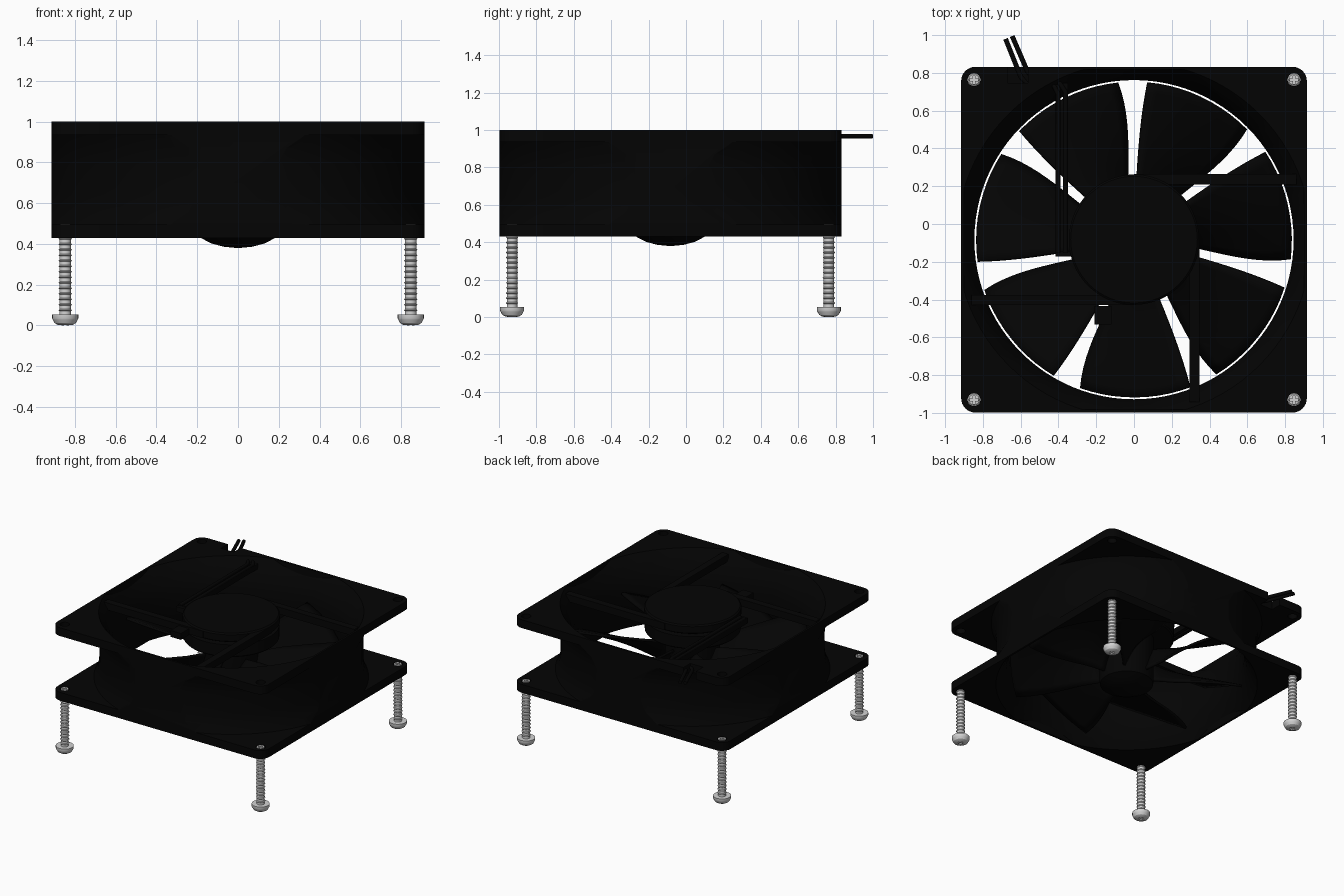
import bpy, bmesh
from math import cos, sin, pi, radians
from mathutils import Matrix

if "Cube" in bpy.data.objects:
    bpy.data.objects.remove(bpy.data.objects["Cube"])

CY = -0.083      # fan axis in y
HALF = 0.915     # half width of the frame
LOW, HIGH, FLANGE = 0.43, 1.0, 0.065


def material(name, color):
    m = bpy.data.materials.new(name)
    m.use_nodes = True
    m.diffuse_color = (*color, 1)
    m.node_tree.nodes["Principled BSDF"].inputs["Base Color"].default_value = (*color, 1)
    return m


black = material("black_plastic", (0.0012, 0.0012, 0.0012))
steel = material("grey_steel", (0.65, 0.65, 0.65))


def smooth(ob, angle=30):
    bpy.ops.object.select_all(action="DESELECT")
    ob.select_set(True)
    bpy.context.view_layer.objects.active = ob
    bpy.ops.object.shade_smooth_by_angle(angle=radians(angle))


def make(name, bm, mat, angle=30):
    bmesh.ops.remove_doubles(bm, verts=bm.verts, dist=1e-5)
    bmesh.ops.recalc_face_normals(bm, faces=bm.faces)
    me = bpy.data.meshes.new(name)
    bm.to_mesh(me)
    bm.free()
    me.materials.append(mat)
    ob = bpy.data.objects.new(name, me)
    bpy.context.collection.objects.link(ob)
    smooth(ob, angle)
    return ob


def lathe(name, profile, mat, sides=64, at=(0, CY)):
    bm = bmesh.new()
    rings = [[bm.verts.new((at[0] + r * cos(2 * pi * i / sides), at[1] + r * sin(2 * pi * i / sides), z))
              for i in range(sides)] for r, z in profile]
    for a, b in zip(rings, rings[1:]):
        for i in range(sides):
            j = (i + 1) % sides
            bm.faces.new((a[i], a[j], b[j], b[i]))
    return make(name, bm, mat)


def rod(name, radius, z0, z1, mat, at, sides=24):
    return lathe(name, [(0, z0), (radius, z0), (radius, z1), (0, z1)], mat, sides, at)


def box(name, x, y, z, mat, turn=0):
    bm = bmesh.new()
    bmesh.ops.create_cube(bm, size=1)
    size = Matrix.Diagonal((x[1] - x[0], y[1] - y[0], z[1] - z[0], 1))
    mid = Matrix.Translation((sum(x) / 2, sum(y) / 2, sum(z) / 2))
    place = Matrix.Translation((0, CY, 0)) @ Matrix.Rotation(turn, 4, "Z")
    bm.transform(place @ mid @ size)
    return make(name, bm, mat)


def rounded_plate(name, z0, z1, mat, radius=0.075, steps=8):
    bm = bmesh.new()
    pts = []
    for k in range(4):
        mid = pi / 4 + k * pi / 2
        c = (HALF - radius) * 2 ** 0.5
        for s in range(steps + 1):
            a = k * pi / 2 + s / steps * pi / 2
            pts.append((c * cos(mid) + radius * cos(a), CY + c * sin(mid) + radius * sin(a)))
    face = bm.faces.new([bm.verts.new((x, y, z0)) for x, y in pts])
    out = bmesh.ops.extrude_face_region(bm, geom=[face])
    bmesh.ops.translate(bm, vec=(0, 0, z1 - z0),
                        verts=[g for g in out["geom"] if isinstance(g, bmesh.types.BMVert)])
    return make(name, bm, mat)


def cut(ob, cutters, operation="DIFFERENCE"):
    for c in cutters:
        mod = ob.modifiers.new("cut", "BOOLEAN")
        mod.operation, mod.solver, mod.object = operation, "EXACT", c
        bpy.context.view_layer.objects.active = ob
        bpy.ops.object.modifier_apply(modifier=mod.name)
    smooth(ob)


# Cutters: flared bore kept inside the square, screw holes, cable notch
corners = [(sx * 0.847, CY + sy * 0.847) for sx in (-1, 1) for sy in (-1, 1)]
flare = [(0.94, 0.4), (0.94, LOW), (0.9, 0.49), (0.865, 0.56), (0.845, 0.64)]
bore_profile = flare + [(r, LOW + HIGH - z) for r, z in reversed(flare)]
bore = lathe("bore_cutter", [(0, 0.4), *bore_profile, (0, 1.03)], black, 96)
inner = box("inner_cutter", (-0.9, 0.9), (-0.9, 0.9), (0, 2), black)
cut(bore, [inner], "INTERSECT")
holes = [rod("hole_cutter", 0.034, 0.3, 1.1, black, p) for p in corners]
notch = box("notch_cutter", (-0.67, -0.56), (0.83, 1.1), (0.9, 1.1), black)

# Frame: two square flanges and the waisted wall trimmed flush with the sides
top = rounded_plate("top_flange", HIGH - FLANGE, HIGH, black)
cut(top, [bore, *holes, notch])
bottom = rounded_plate("bottom_flange", LOW, LOW + FLANGE, black)
cut(bottom, [bore, *holes])
z0, z1 = LOW + FLANGE, HIGH - FLANGE
wall = lathe("frame_wall", [(0, z0), (0.973, z0), (0.945, 0.56), (0.935, 0.64), (0.935, 0.79),
                            (0.945, 0.87), (0.973, z1), (0, z1)], black, 96)
trim = box("trim_cutter", (-HALF, HALF), (-HALF, HALF), (0, 2), black)
cut(wall, [trim], "INTERSECT")
cut(wall, [bore])
for c in [bore, inner, notch, trim, *holes]:
    bpy.data.objects.remove(c)

# Motor plate, struts, split cable strut and rotor
lathe("motor_plate", [(0, 0.92), (0.335, 0.92), (0.345, 0.93), (0.345, 0.98), (0.335, 0.99), (0, 0.99)], black)
for k in (0, 2, 3):
    box("strut", (0, 0.86), (0.293, 0.347), (0.925, 0.98), black, k * pi / 2)
for x in (-0.402, -0.363):
    box("cable_rail", (x - 0.013, x + 0.013), (-0.08, 0.83), (0.925, 0.965), black)
box("rail_foot", (-0.415, -0.28), (-0.09, -0.06), (0.925, 0.965), black)
box("cable_clip", (-0.21, -0.12), (-0.45, -0.35), (0.92, 0.97), black)
lathe("rotor_hub", [(0, 0.379), (0.07, 0.386), (0.13, 0.402), (0.19, 0.433), (0.195, 0.46), (0.195, 0.8),
                    (0.33, 0.8), (0.34, 0.81), (0.34, 0.9), (0.1, 0.9), (0.1, 0.93), (0, 0.93)], black)


# Blades: swept and pitched sheets, thickened
def blade(name, turn, nr=12, nt=10):
    bm = bmesh.new()
    grid = []
    for i in range(nr + 1):
        u = i / nr
        r = 0.18 + u * (0.835 - 0.18)
        v = max(0, (r - 0.34) / 0.495)
        root = max(0, (0.34 - r) / 0.16)
        trail = 44.6 - 9 * v * (1 - v)
        lead = 87 - 2 * v * v - 6 * root
        row = []
        for j in range(nt + 1):
            t = j / nt
            a = radians(trail + t * (lead - trail)) + turn
            z = 0.48 + t * (0.22 + 0.07 * u) + 0.025 * sin(pi * t)
            row.append(bm.verts.new((r * cos(a), CY + r * sin(a), z)))
        grid.append(row)
    for a, b in zip(grid, grid[1:]):
        for j in range(nt):
            bm.faces.new((a[j], b[j], b[j + 1], a[j + 1]))
    ob = make(name, bm, black, 40)
    mod = ob.modifiers.new("thickness", "SOLIDIFY")
    mod.thickness, mod.offset = 0.018, 0


for k in range(7):
    blade("blade", k * 2 * pi / 7)


# Cable: two wires along the rails and out through the notch
def wire(name, points, radius=0.013):
    cu = bpy.data.curves.new(name, "CURVE")
    cu.dimensions = "3D"
    cu.bevel_depth, cu.bevel_resolution, cu.use_fill_caps = radius, 3, True
    sp = cu.splines.new("BEZIER")
    sp.bezier_points.add(len(points) - 1)
    for bp, (x, y) in zip(sp.bezier_points, points):
        bp.co = (x, y, 0.967)
        bp.handle_left_type = bp.handle_right_type = "VECTOR"
    cu.materials.append(black)
    ob = bpy.data.objects.new(name, cu)
    bpy.context.collection.objects.link(ob)


wire("wire_outer", [(-0.402, -0.15), (-0.402, 0.69), (-0.43, 0.74), (-0.57, 0.745), (-0.6, 0.78), (-0.68, 0.98)])
wire("wire_inner", [(-0.363, -0.15), (-0.363, 0.7), (-0.41, 0.77), (-0.54, 0.775), (-0.565, 0.81), (-0.645, 0.995)])

# Screws: round head, thin thread ridges, cross recess at both ends
for p in corners:
    profile = [(0, 0), (0.035, 0.002), (0.052, 0.012), (0.061, 0.028), (0.064, 0.035), (0.064, 0.053), (0.028, 0.053)]
    z = 0.07
    while z < 0.47:
        profile += [(0.028, z), (0.033, z + 0.005), (0.028, z + 0.01)]
        z += 0.027
    profile += [(0.028, 0.49), (0.028, 0.496), (0, 0.498)]
    screw = lathe("screw", profile, steel, 24, p)
    x, y = p[0], p[1] - CY
    slots = [box("slot_cutter", (x - a, x + a), (y - b, y + b), ends, steel)
             for a, b in ((0.022, 0.006), (0.006, 0.022)) for ends in ((-0.02, 0.02), (0.488, 0.6))]
    cut(screw, slots)
    for s in slots:
        bpy.data.objects.remove(s)
